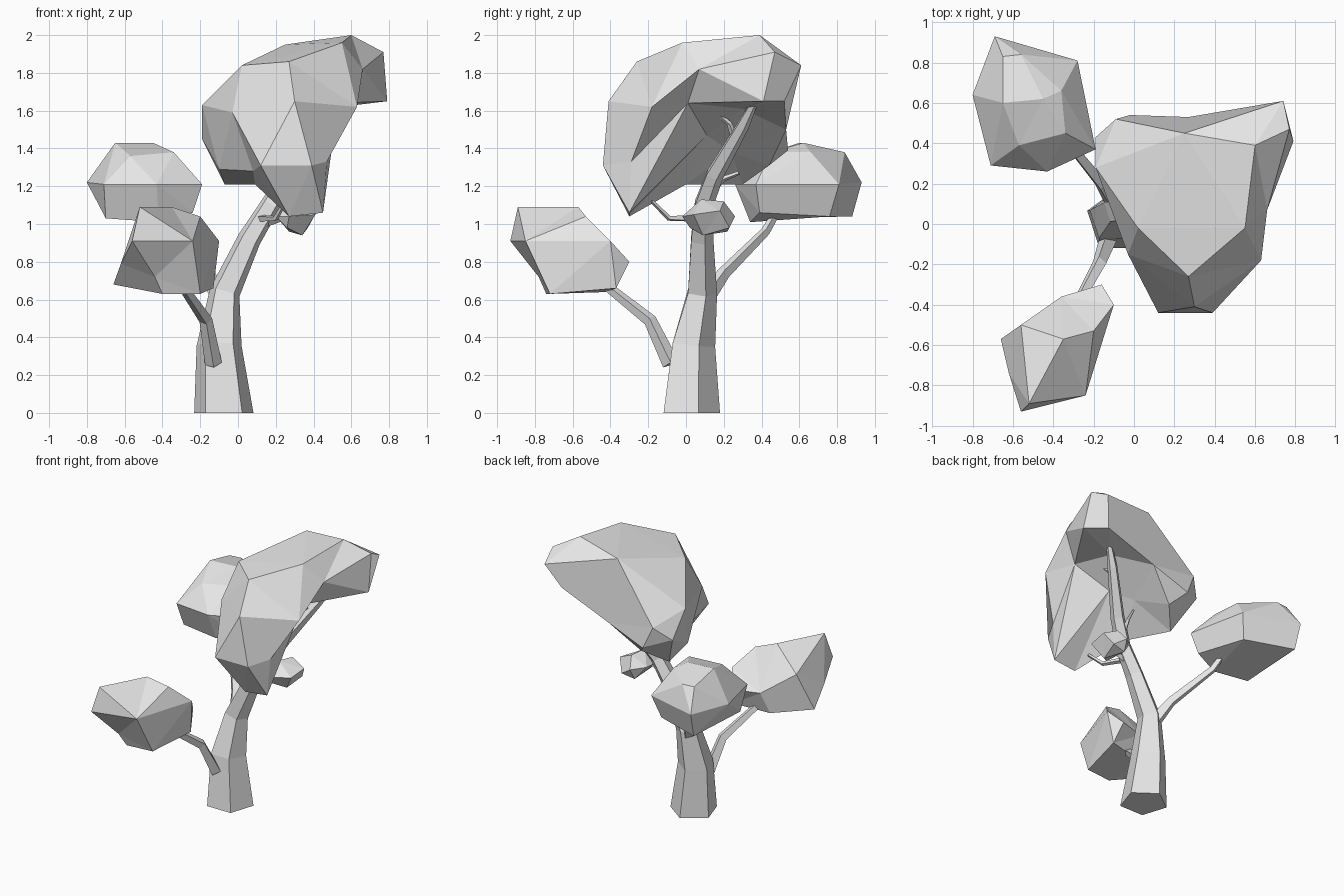
import bpy
import bmesh
from math import cos, sin, pi
from mathutils import Vector

cube = bpy.data.objects.get("Cube")
if cube:
    bpy.data.objects.remove(cube, do_unlink=True)

# One plain grey material for the whole tree
grey = bpy.data.materials.new("plain_grey")
grey.use_nodes = True
grey.diffuse_color = (0.8, 0.8, 0.8, 1)
shader = grey.node_tree.nodes["Principled BSDF"]
shader.inputs["Base Color"].default_value = grey.diffuse_color
shader.inputs["Roughness"].default_value = 0.9

UP = Vector((0, 0, 1))
CM = 0.01  # points below are given in hundredths of a unit


def add_object(name, bm):
    """Turn a bmesh into a flat-shaded object."""
    bmesh.ops.recalc_face_normals(bm, faces=bm.faces)
    mesh = bpy.data.meshes.new(name)
    bm.to_mesh(mesh)
    bm.free()
    mesh.materials.append(grey)
    obj = bpy.data.objects.new(name, mesh)
    bpy.context.collection.objects.link(obj)
    return obj


def limb(name, path, sides=4, turn=0.0):
    """Tapered faceted tube through (x, y, z, radius) stations."""
    bm = bmesh.new()
    points = [Vector(station[:3]) * CM for station in path]
    rings = []
    for i, point in enumerate(points):
        before = points[max(i - 1, 0)]
        after = points[min(i + 1, len(points) - 1)]
        direction = UP if point.z == 0 else (after - before).normalized()
        tilt = UP.rotation_difference(direction)
        radius = path[i][3] * CM
        ring = []
        for k in range(sides):
            angle = turn + 2 * pi * k / sides
            offset = Vector((cos(angle), sin(angle), 0)) * radius
            ring.append(bm.verts.new(point + tilt @ offset))
        rings.append(ring)
    for lower, upper in zip(rings, rings[1:]):
        for k in range(sides):
            n = (k + 1) % sides
            bm.faces.new((lower[k], lower[n], upper[n], upper[k]))
    bm.faces.new(rings[0][::-1])
    bm.faces.new(rings[-1])
    return add_object(name, bm)


def foliage(name, corners, centre):
    """Faceted clump: corners are wrapped on a sphere around the centre,
    joined there, then moved to place, so hollows are kept."""
    bm = bmesh.new()
    middle = Vector(centre) * CM
    places = {}
    for corner in corners:
        place = Vector(corner) * CM
        vert = bm.verts.new((place - middle).normalized())
        places[vert] = place
    bmesh.ops.convex_hull(bm, input=list(bm.verts))
    for vert in bm.verts:
        vert.co = places[vert]
    # Merge nearly flat neighbours into larger facets
    bmesh.ops.dissolve_limit(bm, angle_limit=0.08,
                             verts=bm.verts, edges=bm.edges)
    return add_object(name, bm)


# Trunk, leaning over into the main bough
limb("trunk", [
    (-7.5, 1.5, 0, 16.5), (-10, 3, 36, 12.5), (-7, 8, 64, 8.5),
    (6, 8, 92, 6.5), (17, 9, 110, 5.5), (27, 15, 126, 5),
    (44, 30, 152, 3.5), (52, 36, 164, 2),
], sides=5, turn=1.3 * pi)

# Side branches
limb("front_branch", [
    (-13, -8, 26, 4.5), (-17, -19, 49, 3.5), (-30, -43, 68, 2.5),
])
limb("back_branch", [
    (-9, 9, 59, 5), (-16, 20, 74, 3.5), (-34, 42, 96, 2.5), (-39, 49, 108, 2),
])

# Twigs
twigs = {
    "leaf_twig": [(12, 8, 100, 2.5), (22, 8, 103, 2), (32, 12, 103, 1)],
    "front_twig": [(12, 5, 103, 2), (20, -9, 103, 1.5), (25, -18, 112, 1)],
    "back_twig": [(20, 12, 116, 2), (22, 20, 124, 1.5), (24, 28, 127, 1)],
    "upper_twig": [(38, 26, 145, 2), (40, 23, 153, 1.5), (42, 16, 159, 1)],
}
for twig_name, twig_path in twigs.items():
    limb(twig_name, twig_path)

# Large hooded crown, open to one side with a notched rim
crown_top = [
    (60, 39, 200), (55, -2, 196), (25, 45, 195), (27, -26, 186),
    (2, -2, 184), (77, 47, 191), (74, 61, 184),
]
crown_sides = [
    (30, -41, 165), (-3, -15, 159), (-19, 28, 163), (-19, 43, 145),
    (-9, 52, 155), (-2, 54, 139),
]
crown_rim = [
    (47, -29, 133), (63, -18, 162), (66, 7, 182), (79, 41, 165),
    (66, 52, 165),
]
crown_under = [
    (12, -44, 131), (39, -44, 131), (27, -30, 104), (45, -30, 106),
    (8, -17, 128), (-10, 12, 129), (-7, 30, 121), (9, 0, 121),
    (6, 44, 131),
]
crown_hollow = [
    (53, 1, 164), (27, 53, 150), (46, 30, 161), (31, 11, 147),
    (20, 24, 138),
]
foliage("crown",
        crown_top + crown_sides + crown_rim + crown_under + crown_hollow,
        (25, 5, 172))

# Front clump
foliage("front_clump", [
    (-52, -89, 109), (-35, -57, 109), (-20, -53, 104), (-56, -50, 94),
    (-56, -93, 91), (-24, -85, 91), (-10, -40, 91), (-16, -30, 80),
    (-13, -37, 66), (-20, -72, 63), (-40, -74, 63), (-44, -78, 72),
    (-66, -57, 68), (-62, -74, 79), (-36, -36, 80), (-40, -42, 64),
], (-36, -58, 84))

# Back clump
foliage("back_clump", [
    (-65, 60, 143), (-45, 62, 143), (-65, 83, 138), (-56, 84, 138),
    (-36, 66, 138), (-34, 45, 138), (-57, 39, 136),
    (-69, 93, 122), (-28, 81, 121), (-19, 37, 121), (-43, 26, 121),
    (-71, 29, 121), (-80, 64, 122),
    (-68, 88, 104), (-33, 76, 104), (-24, 39, 106), (-42, 34, 101),
    (-70, 36, 103),
], (-50, 60, 120))

# Small clump beside the trunk
foliage("small_clump", [
    (28, 8, 113), (31, 20, 112), (42, 18, 107), (41, 4, 105),
    (27, -2, 104), (20, 5, 104), (20, 18, 105), (28, 26, 104),
    (37, 23, 98), (34, 9, 94), (27, 22, 96), (26, 2, 98),
], (31, 12, 103))
